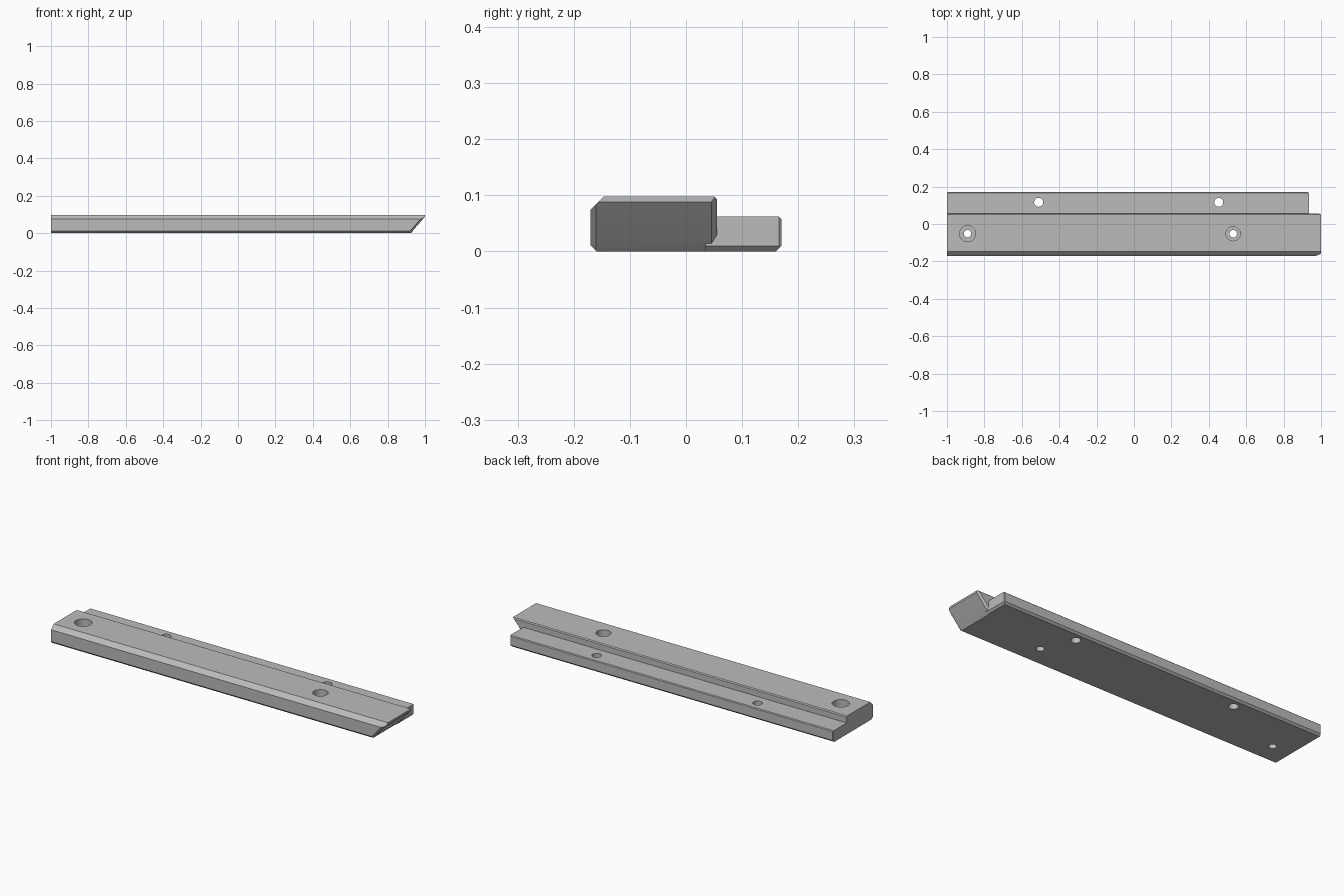
import bpy, bmesh, math
from mathutils import Vector

cube = bpy.data.objects.get("Cube")
if cube:
    bpy.data.objects.remove(cube, do_unlink=True)

steel = bpy.data.materials.new("steel_grey")
steel.use_nodes = True
colour = (0.5, 0.5, 0.5, 1)
steel.diffuse_color = colour
steel.node_tree.nodes["Principled BSDF"].inputs["Base Color"].default_value = colour


def make_object(name, bm):
    bmesh.ops.recalc_face_normals(bm, faces=bm.faces)
    mesh = bpy.data.meshes.new(name)
    bm.to_mesh(mesh)
    bm.free()
    mesh.materials.append(steel)
    obj = bpy.data.objects.new(name, mesh)
    bpy.context.collection.objects.link(obj)
    return obj


def chamfered_block(name, low, high, planes):
    """Box trimmed by planes, each given as a point and an outward normal."""
    bm = bmesh.new()
    bmesh.ops.create_cube(bm, size=1)
    low, high = Vector(low), Vector(high)
    for v in bm.verts:
        v.co = (low + high) / 2 + v.co * (high - low)
    for point, normal in planes:
        bmesh.ops.bisect_plane(bm, geom=bm.verts[:] + bm.edges[:] + bm.faces[:], dist=1e-6,
                               plane_co=point, plane_no=normal, clear_outer=True)
        bmesh.ops.holes_fill(bm, edges=[e for e in bm.edges if e.is_boundary], sides=0)
    return make_object(name, bm)


def hole_cutter(x, y, profile, sides=32):
    """Revolved cutter from (radius, height) pairs."""
    bm = bmesh.new()
    rings = [[bm.verts.new((x + r * math.cos(math.tau * i / sides),
                            y + r * math.sin(math.tau * i / sides), z))
              for i in range(sides)] for r, z in profile]
    for a, b in zip(rings, rings[1:]):
        for i in range(sides):
            j = (i + 1) % sides
            bm.faces.new((a[i], a[j], b[j], b[i]))
    bm.faces.new(rings[0])
    bm.faces.new(rings[-1])
    obj = make_object("hole_cutter", bm)
    obj.hide_render = True
    return obj


def combine(target, tool, operation):
    mod = target.modifiers.new(operation.lower(), "BOOLEAN")
    mod.operation, mod.object, mod.solver = operation, tool, "EXACT"
    bpy.context.view_layer.objects.active = target
    bpy.ops.object.modifier_apply(modifier=mod.name)
    bpy.data.objects.remove(tool, do_unlink=True)


# Main bar with an undercut slanted end
slant = Vector((0.08, 0, -0.07)).normalized()
side = Vector((0, 1, 0))
bar = chamfered_block("rail_bar", (-1, -0.17, 0), (1, 0.055, 0.098), [
    ((0.93, 0, 0.008), slant),
    ((0.93, -0.16, 0.008), slant - side),
    ((0.93, 0.045, 0.008), slant + side),
    ((0, -0.17, 0.075), (0, -1, 1)),
    ((0, -0.17, 0.011), (0, -1, -1)),
    ((0, 0.055, 0.093), (0, 1, 1)),
    ((0.931, 0, 0.01), (1, 0, -1)),
])

# Lower rear ledge
ledge = chamfered_block("rear_ledge", (-1, 0.035, 0), (0.935, 0.17, 0.062), [
    ((0, 0.17, 0.01), (0, 1, -1)),
    ((0, 0.17, 0.058), (0, 1, 1)),
    ((0.935, 0, 0.01), (1, 0, -1)),
    ((0.935, 0.166, 0), (1, 1, 0)),
    ((-1, 0.166, 0), (-1, 1, 0)),
])
combine(bar, ledge, "UNION")

# Counterbored bar holes and plain ledge holes
for x, outer in ((-0.89, 0.043), (0.53, 0.038)):
    combine(bar, hole_cutter(x, -0.052, [(0.02, -0.1), (0.02, 0.04), (outer, 0.04), (outer, 0.2)]),
            "DIFFERENCE")
for x in (-0.51, 0.453):
    combine(bar, hole_cutter(x, 0.116, [(0.024, -0.1), (0.024, 0.2)]), "DIFFERENCE")

bar.select_set(True)
bpy.context.view_layer.objects.active = bar
bpy.ops.object.shade_smooth_by_angle(angle=math.radians(25))
